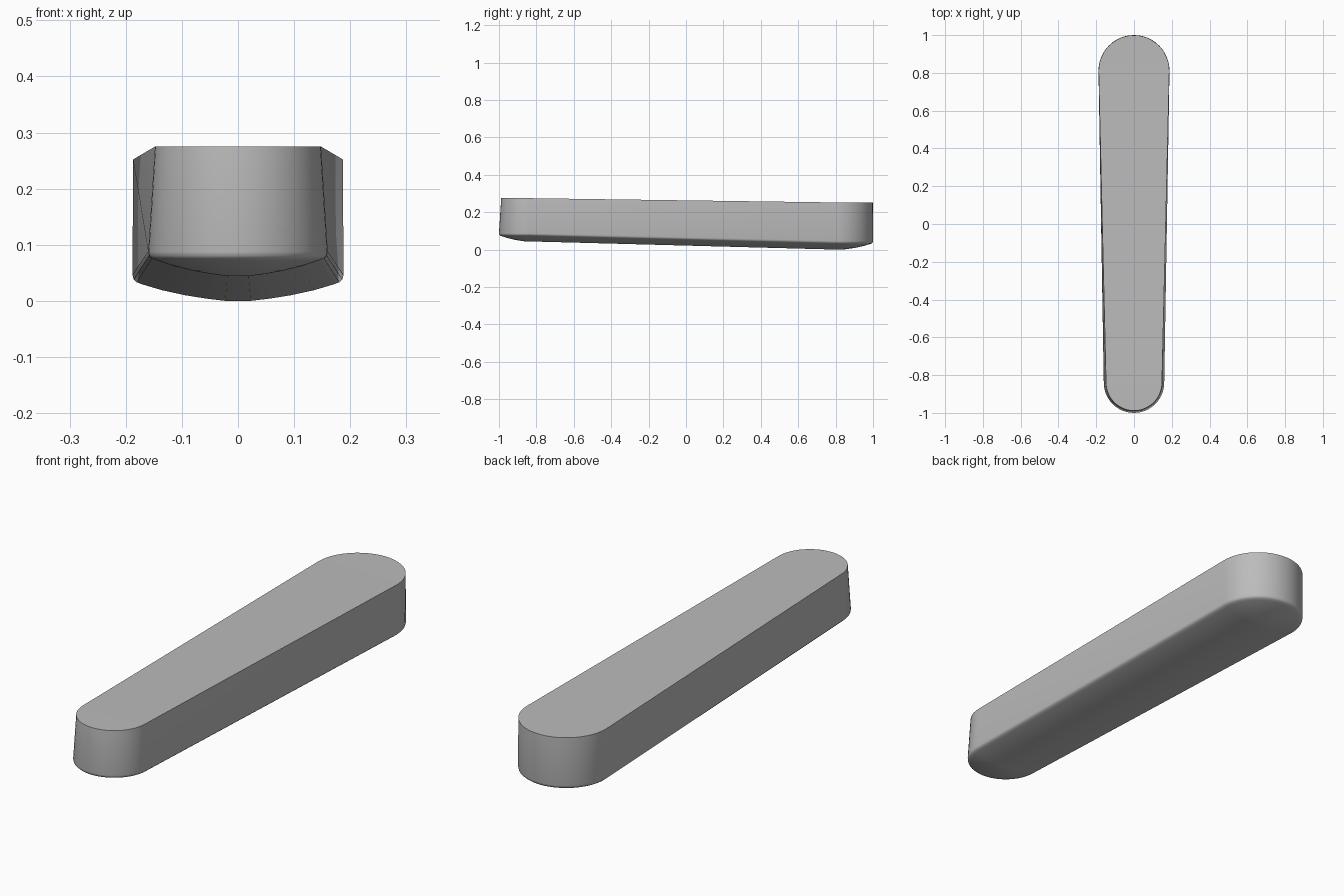
import bpy, bmesh, math

cube = bpy.data.objects.get("Cube")
if cube:
    bpy.data.objects.remove(cube, do_unlink=True)

# Plain grey finish
grey = bpy.data.materials.new("plain_grey")
grey.use_nodes = True
colour = (0.5, 0.5, 0.5, 1)
grey.diffuse_color = colour
grey.node_tree.nodes["Principled BSDF"].inputs["Base Color"].default_value = colour

STEPS = 24            # segments in each rounded end
FRONT_Y, BACK_Y = -0.84, 0.812


def ring(bm, front_r, back_r, front_z, back_z):
    """Closed outline: two half circles joined by straight tapering sides."""
    verts = []
    for start, y, r, z in ((0, BACK_Y, back_r, back_z),
                           (math.pi, FRONT_Y, front_r, front_z)):
        for i in range(STEPS + 1):
            a = start + math.pi * i / STEPS
            verts.append(bm.verts.new((r * math.cos(a), y + r * math.sin(a), z)))
    return verts


def cap(bm, verts):
    """Rounded ends and the sloping middle as three flat faces."""
    n = STEPS + 1
    back, front = verts[:n], verts[n:]
    bm.faces.new(back)
    bm.faces.new(front)
    bm.faces.new((back[0], back[-1], front[0], front[-1]))


bm = bmesh.new()
# Flat top edge and lower edge of the wall
rings = [ring(bm, 0.148, 0.187, 0.275, 0.252)]
# Shallow domed underside: share of the radius, height above the spine
for share, rise in ((1, 0.046), (0.99, 0.038), (0.96, 0.033), (0.9, 0.029),
                    (0.72, 0.019), (0.5, 0.010), (0.3, 0.004), (0.12, 0)):
    rings.append(ring(bm, 0.16 * share, 0.188 * share, 0.044 + rise * 0.95, rise))

for upper, lower in zip(rings, rings[1:]):
    count = len(upper)
    for i in range(count):
        j = (i + 1) % count
        bm.faces.new((upper[i], lower[i], lower[j], upper[j]))
cap(bm, rings[0])
cap(bm, rings[-1])
bmesh.ops.recalc_face_normals(bm, faces=bm.faces)

mesh = bpy.data.meshes.new("tapered_bar")
bm.to_mesh(mesh)
bm.free()
mesh.materials.append(grey)
bar = bpy.data.objects.new("tapered_bar", mesh)
bpy.context.collection.objects.link(bar)

# Smooth sides with a crisp top edge
bpy.ops.object.select_all(action='DESELECT')
bar.select_set(True)
bpy.context.view_layer.objects.active = bar
bpy.ops.object.shade_smooth_by_angle(angle=math.radians(50))
